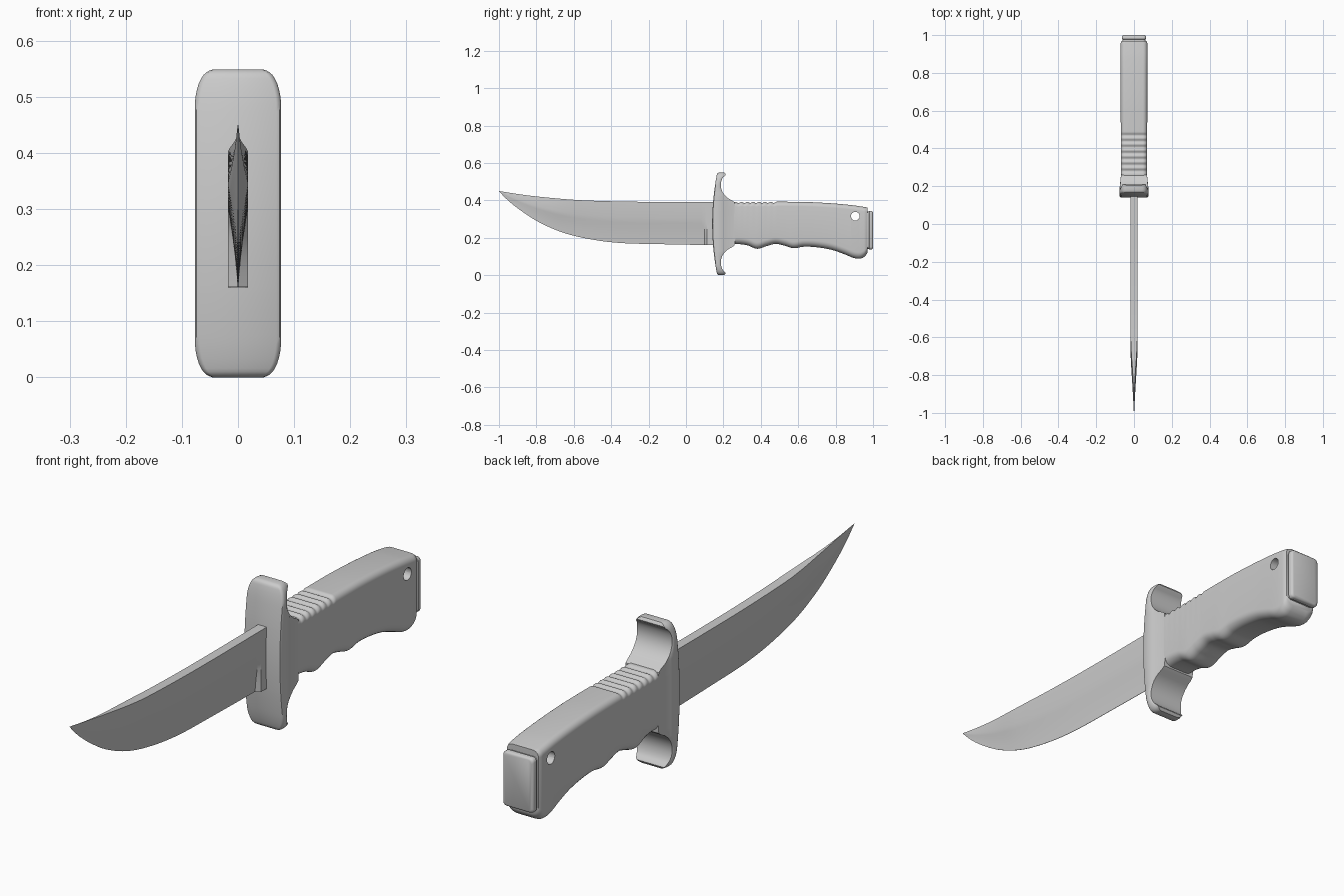
import bpy, bmesh, math

if "Cube" in bpy.data.objects:
    bpy.data.objects.remove(bpy.data.objects["Cube"])


def curve(pts, t):
    """Smooth interpolation through (t, value) points."""
    if t <= pts[0][0]:
        return pts[0][1]
    if t >= pts[-1][0]:
        return pts[-1][1]
    i = max(k for k in range(len(pts) - 1) if pts[k][0] <= t)

    def slope(k):
        a, b = pts[max(k - 1, 0)], pts[min(k + 1, len(pts) - 1)]
        return (b[1] - a[1]) / (b[0] - a[0])
    (t0, v0), (t1, v1) = pts[i], pts[i + 1]
    h = t1 - t0
    s = (t - t0) / h
    return (v0 * (2*s**3 - 3*s**2 + 1) + v1 * (3*s**2 - 2*s**3)
            + h * slope(i) * (s**3 - 2*s**2 + s) + h * slope(i + 1) * (s**3 - s**2))


def finish(obj, angle=35):
    bpy.ops.object.select_all(action='DESELECT')
    bpy.context.view_layer.objects.active = obj
    obj.select_set(True)
    bpy.ops.object.shade_smooth_by_angle(angle=math.radians(angle))


def loft(name, rings, angle=35):
    """Skin equal-length closed rings and cap both ends."""
    bm = bmesh.new()
    vs = [[bm.verts.new(p) for p in r] for r in rings]
    n = len(vs[0])
    for a, b in zip(vs, vs[1:]):
        for i in range(n):
            j = (i + 1) % n
            bm.faces.new((a[i], a[j], b[j], b[i]))
    bm.faces.new(vs[0])
    bm.faces.new(vs[-1])
    bmesh.ops.recalc_face_normals(bm, faces=bm.faces)
    me = bpy.data.meshes.new(name)
    bm.to_mesh(me)
    bm.free()
    obj = bpy.data.objects.new(name, me)
    bpy.context.collection.objects.link(obj)
    finish(obj, angle)
    return obj


def round_rect(w, lo, hi, r_lo, r_hi, seg=6):
    """Rounded rectangle in (x, z) with its own top and bottom corner radii."""
    out = []
    for sx, z, r, start in ((1, hi, r_hi, 0), (-1, hi, r_hi, 90),
                            (-1, lo, r_lo, 180), (1, lo, r_lo, 270)):
        cz = z - r if z == hi else z + r
        for k in range(seg + 1):
            a = math.radians(start + 90 * k / seg)
            out.append((sx * (w - r) + r * math.cos(a), cz + r * math.sin(a)))
    return out


# Blade: upswept outline with hollow grind, square ricasso at the guard
edge = [(-1, .448), (-.95, .398), (-.88, .343), (-.78, .28), (-.65, .225), (-.5, .19),
        (-.35, .172), (-.15, .166), (.16, .16)]
spine = [(-1, .45), (-.9, .434), (-.8, .421), (-.6, .403), (-.4, .395), (-.2, .392), (.16, .392)]
thick = [(-1, .0008), (-.9, .006), (-.8, .012), (-.7, .0175), (-.6, .018), (.16, .018)]
grind = [(0, 1), (.38, 1), (.5, .78), (.62, .54), (.75, .33), (.88, .16), (1, .04)]
rings = []
for y in [-1 + 1.1 * i / 60 for i in range(61)] + [.112, .16]:
    lo, hi, w = curve(edge, y), curve(spine, y), curve(thick, y)
    full = y > .105
    prof = [(w * (1 if full else g), hi + (lo - hi) * f) for f, g in grind]
    if y < -.6:  # false edge narrows the spine towards the tip
        prof[0] = (w * max(.15, 1 - (-.6 - y) * 2.5), hi)
    rings.append([(x, y, z) for x, z in prof] + [(-x, y, z) for x, z in reversed(prof)])
loft("blade", rings, 25)

# Guard: bowed plate with both ends flaring backwards, lofted upwards
back = [(0, .205), (.012, .212), (.03, .195), (.07, .186), (.11, .198), (.138, .225), (.16, .26), (.275, .26)]
half = [(0, .045), (.004, .055), (.012, .063), (.028, .071), (.055, .0765), (.08, .077), (.275, .077)]
levels = [0, .002, .005, .01, .016, .024, .034, .046, .06, .075, .09, .105, .12, .13, .14, .15, .16, .2, .24]
rings = []
for z in levels + [.275] + [.55 - v for v in reversed(levels)]:
    d = min(z, .55 - z)
    zz = z if z < .275 else z - .001
    w, b = curve(half, d), curve(back, d)
    f = .14 + .027 * ((z - .275) / .275) ** 2
    f += .008 * max(0, 1 - d / .01) ** 2
    wb = w - .004 - .04 * max(0, b - .21) / .5
    mid = min(.195, b - .008)
    prof = [(w - .009, f), (w - .003, f + .003), (w, f + .01), (w, mid), (w - .002, mid + .004), (wb, b)]
    rings.append([(x, y, zz) for x, y in prof] + [(-x, y, zz) for x, y in reversed(prof)])
loft("guard", rings, 40)

# Handle: rounded grip with finger swells below and thumb ridges on top
top = [(.2, .392), (.6, .392), (.75, .386), (.88, .375), (.97, .362)]
belly = [(.2, .165), (.28, .166), (.33, .159), (.38, .141), (.43, .155), (.48, .167), (.53, .157),
         (.575, .144), (.63, .152), (.7, .149), (.78, .135), (.85, .111), (.9, .091), (.935, .089),
         (.96, .104), (.97, .12)]
width = [(.2, .07), (.3, .069), (.5, .07), (.8, .071), (.955, .071), (.97, .066)]
rings = []
for i in range(155):
    y = .2 + .77 * i / 154
    lo, hi, w = curve(belly, y), curve(top, y), curve(width, y)
    groove = 0
    if .265 < y < .485:
        groove = .007 * (.5 - .5 * math.cos((y - .265) / .22 * 7 * 2 * math.pi))
    ring = []
    for x, z in round_rect(w, lo, hi, .035, .024):
        k = max(0, min(1, (z - hi + .03) / .02))
        ring.append((x, y, z - groove * k))
    rings.append(ring)
handle = loft("handle", rings, 45)

# Lanyard hole through the rear of the handle
bpy.ops.mesh.primitive_cylinder_add(vertices=32, radius=.023, depth=.4, location=(0, .905, .315),
                                    rotation=(0, math.pi / 2, 0))
cutter = bpy.context.object
cutter.hide_render = True
mod = handle.modifiers.new("lanyard_hole", 'BOOLEAN')
mod.operation, mod.object, mod.solver = 'DIFFERENCE', cutter, 'EXACT'
bpy.context.view_layer.objects.active = handle
bpy.ops.object.modifier_apply(modifier=mod.name)
bpy.data.objects.remove(cutter)
finish(handle, 45)

# Butt cap: raised rounded plate on the end of the handle
rings = []
for y, inset in ((.95, .004), (.978, .004), (.98, 0), (.992, 0), (.997, .002), (1, .007)):
    rings.append([(x, y, z) for x, z in round_rect(.064 - inset, .137 + inset, .343 - inset, .014, .014, 4)])
loft("butt_cap", rings, 40)
